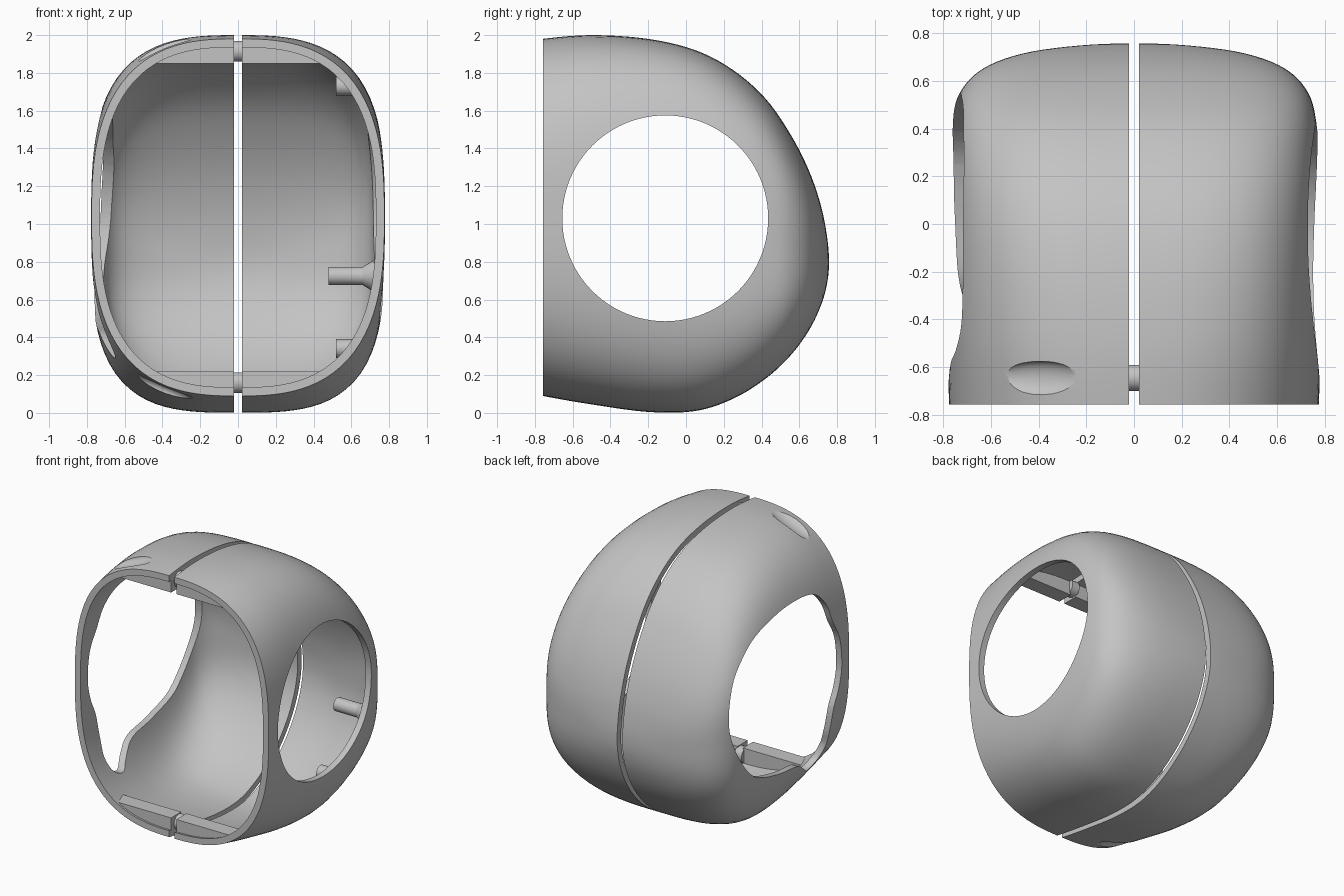
import bpy, bmesh, math
from mathutils import Vector, Matrix

if "Cube" in bpy.data.objects:
    bpy.data.objects.remove(bpy.data.objects["Cube"])

grey = bpy.data.materials.new("plain grey")
grey.use_nodes = True
grey.diffuse_color = (0.55, 0.55, 0.55, 1)
grey.node_tree.nodes["Principled BSDF"].inputs["Base Color"].default_value = (0.55, 0.55, 0.55, 1)
parts = []


def new_object(name, bm):
    bmesh.ops.recalc_face_normals(bm, faces=bm.faces)
    mesh = bpy.data.meshes.new(name)
    bm.to_mesh(mesh)
    bm.free()
    mesh.materials.append(grey)
    obj = bpy.data.objects.new(name, mesh)
    bpy.context.collection.objects.link(obj)
    return obj


def box(name, lo, hi):
    bm = bmesh.new()
    lo, hi = Vector(lo), Vector(hi)
    size = hi - lo
    bmesh.ops.create_cube(bm, size=1, matrix=Matrix.Translation((lo + hi) / 2)
                          @ Matrix.Diagonal((abs(size.x), abs(size.y), abs(size.z), 1)))
    return new_object(name, bm)


def rod(name, x0, x1, y, z, r0, r1, sides=32):
    """Cylinder or cone along x."""
    bm = bmesh.new()
    bmesh.ops.create_cone(bm, cap_ends=True, segments=sides, radius1=r0, radius2=r1, depth=x1 - x0,
                          matrix=Matrix.Translation(((x0 + x1) / 2, y, z))
                          @ Matrix.Rotation(math.pi / 2, 4, 'Y'))
    return new_object(name, bm)


def bake(obj):
    graph = bpy.context.evaluated_depsgraph_get()
    mesh = bpy.data.meshes.new_from_object(obj.evaluated_get(graph))
    obj.modifiers.clear()
    obj.data = mesh


def boolean(obj, tool, operation, keep=False):
    mod = obj.modifiers.new("cut", 'BOOLEAN')
    mod.operation, mod.solver, mod.object = operation, 'EXACT', tool
    bake(obj)
    if not keep:
        bpy.data.objects.remove(tool)


def spline(pts, steps):
    """Smooth curve through all points but the first and last, which only steer it."""
    pts = [Vector(p) for p in pts]
    out = []
    for a, b, c, d in zip(pts, pts[1:], pts[2:], pts[3:]):
        for i in range(steps):
            t = i / steps
            out.append(0.5 * (2 * b + (c - a) * t + (2 * a - 5 * b + 4 * c - d) * t ** 2
                              + (3 * b - a - 3 * c + d) * t ** 3))
    return out + [pts[-2]]


# Body sections from front to back: y, half width, bottom, top, squareness
stations = [(-.92, .765, .125, 1.95, 2.65), (-.76, .775, .09, 1.98, 2.7), (-.5, .78, .045, 2, 2.95),
            (-.2, .78, .005, 1.98, 3.2), (.05, .778, .01, 1.92, 3.35), (.25, .775, .075, 1.815, 3.4),
            (.42, .765, .18, 1.665, 3.35), (.55, .73, .3, 1.48, 3.2), (.65, .635, .435, 1.285, 3),
            (.715, .465, .57, 1.095, 2.7), (.748, .23, .69, .925, 2.3), (.757, 0, .8, .8, 2)]
y, w, lo, hi, n = stations[-2]
sections = spline([stations[0]] + stations + [(y, -w, hi, lo, n)], 5)
SIDES = 112


def hull(name, capped=True, scale=1):
    bm = bmesh.new()
    rings = []
    for y, w, lo, hi, n in sections[:-1]:
        ring = []
        for i in range(SIDES):
            a = 2 * math.pi * (i + .5) / SIDES
            c, s = math.cos(a), math.sin(a)
            r = (abs(c) ** n + abs(s) ** n) ** (-1 / n)
            ring.append(bm.verts.new((w * r * c, y, (lo + hi) / 2 + (hi - lo) / 2 * r * s)))
        rings.append(ring)
    pole = bm.verts.new((0, sections[-1][0], sections[-1][2]))
    for i in range(SIDES):
        j = (i + 1) % SIDES
        for a, b in zip(rings, rings[1:]):
            bm.faces.new((a[i], a[j], b[j], b[i]))
        bm.faces.new((rings[-1][i], rings[-1][j], pole))
    cap = bm.faces.new(rings[0])
    bmesh.ops.recalc_face_normals(bm, faces=bm.faces)
    if not capped:
        bm.faces.remove(cap)
    bmesh.ops.scale(bm, vec=(scale,) * 3, verts=bm.verts, space=Matrix.Translation((0, 0, -1)))
    return new_object(name, bm)


def wavy_hole():
    """Side opening with two lobes toward the front rim."""
    pts = [(.55, 1.03), (.475, 1.31), (.27, 1.51), (0, 1.6), (-.25, 1.62), (-.43, 1.59), (-.53, 1.49),
           (-.58, 1.35), (-.65, 1.2), (-.67, 1), (-.64, .85), (-.59, .72), (-.58, .55), (-.59, .43),
           (-.55, .33), (-.45, .29), (-.35, .35), (-.22, .43), (.03, .47), (.3, .56), (.48, .77)]
    outline = spline(pts[-1:] + pts + pts[:2], 5)[:-1]
    bm = bmesh.new()
    face = bm.faces.new([bm.verts.new((-1.1, p.x, p.y)) for p in outline])
    new = bmesh.ops.extrude_face_region(bm, geom=[face])["geom"]
    bmesh.ops.translate(bm, vec=(.8, 0, 0), verts=[v for v in new if isinstance(v, bmesh.types.BMVert)])
    return new_object("hole_cutter", bm)


def dimple(x, y, z, tilt):
    bm = bmesh.new()
    bmesh.ops.create_uvsphere(bm, u_segments=32, v_segments=16, radius=1,
                              matrix=Matrix.Translation((x, y, z)) @ Matrix.Rotation(tilt, 4, 'Y')
                              @ Matrix.Diagonal((.215, .075, .045, 1)))
    return new_object("dimple_cutter", bm)


def surface_z(x, y, up):
    """Height of the body surface at a place near the front."""
    sec = min(sections, key=lambda s: abs(s[0] - y))
    half = (sec[3] - sec[2]) / 2 * (1 - abs(x / sec[1]) ** sec[4]) ** (1 / sec[4])
    return (sec[2] + sec[3]) / 2 + up * half


# Two shell halves with a narrow gap between them
inside = hull("inside_helper", scale=.965)
for name, side in (("left_shell", 1), ("right_shell", -1)):
    shell = hull(name, capped=False)
    wall = shell.modifiers.new("wall", 'SOLIDIFY')
    wall.thickness, wall.offset = .045, -1
    bake(shell)
    boolean(shell, box("front_cutter", (-2, -2, -1), (2, -.757, 3)), 'DIFFERENCE')
    boolean(shell, box("half_cutter", (side * .021, -2, -1), (-side * 2, 2, 3)), 'DIFFERENCE')
    if side > 0:
        boolean(shell, rod("hole_cutter", .3, 1.1, -.11, 1.03, .545, .545, 96), 'DIFFERENCE')
    else:
        boolean(shell, wavy_hole(), 'DIFFERENCE')
        for up in (1, -1):
            za, zb = surface_z(-.5, -.65, up), surface_z(-.3, -.65, up)
            boolean(shell, dimple(-.39, -.65, (za + zb) / 2 + up * .03, -math.atan2(zb - za, .2)),
                    'DIFFERENCE')
    parts.append(shell)

# Ribs filling the crown and the base behind the front rim
for level, z0, z1 in (("top", 1.85, 2.2), ("bottom", -.2, .22)):
    for name, side in (("left", 1), ("right", -1)):
        rib = box(f"{level}_{name}_rib", (side * .021, -.735, z0), (side * .7, -.62, z1))
        boolean(rib, inside, 'INTERSECT', keep=True)
        parts.append(rib)

# Connectors bridging the gap
for name, z in (("top_connector", 1.915), ("bottom_connector", .16)):
    parts.append(rod(name, -.03, .03, -.645, z, .055, .055))

# Pegs on the inner left wall, the long one with a flared foot
for name, x0, x1, y, z, r0, r1 in (("long_peg", .48, .76, .45, .725, .048, .048),
                                   ("long_peg_foot", .66, .73, .45, .725, .048, .09),
                                   ("lower_peg", .52, .72, .2, .34, .05, .05),
                                   ("upper_peg", .52, .72, 0, 1.73, .05, .05)):
    peg = rod(name, x0, x1, y, z, r0, r1)
    boolean(peg, inside, 'INTERSECT', keep=True)
    parts.append(peg)
bpy.data.objects.remove(inside)

# Smooth shading with sharp cut edges
bpy.ops.object.select_all(action='DESELECT')
for obj in parts:
    obj.select_set(True)
bpy.context.view_layer.objects.active = parts[0]
bpy.ops.object.shade_smooth_by_angle(angle=math.radians(30))
